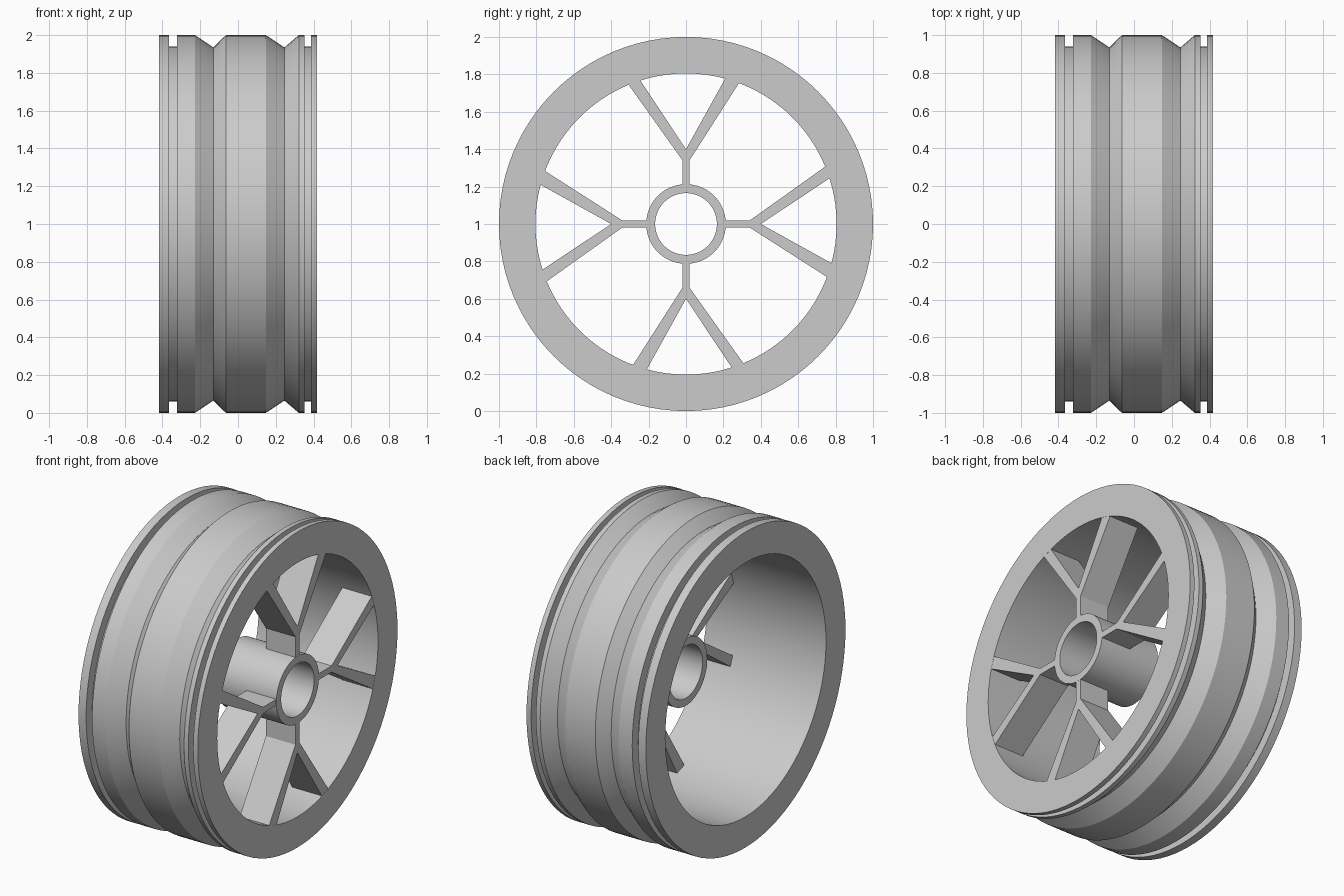
import bpy
import bmesh
from math import pi, radians
from mathutils import Matrix, Vector

cube = bpy.data.objects.get("Cube")
if cube:
    bpy.data.objects.remove(cube, do_unlink=True)

SEGMENTS = 96
FACE = 0.418       # half the wheel width
AXLE_Z = 1.0       # height of the wheel centre

grey = bpy.data.materials.new("plain grey")
grey.use_nodes = True
grey_value = (0.6, 0.6, 0.6, 1)
grey.diffuse_color = grey_value
grey.node_tree.nodes["Principled BSDF"].inputs["Base Color"].default_value = grey_value


def add_object(name, bm, smooth):
    bmesh.ops.recalc_face_normals(bm, faces=bm.faces)
    mesh = bpy.data.meshes.new(name)
    bm.to_mesh(mesh)
    bm.free()
    mesh.materials.append(grey)
    obj = bpy.data.objects.new(name, mesh)
    obj.location.z = AXLE_Z
    bpy.context.collection.objects.link(obj)
    if smooth:
        bpy.ops.object.select_all(action="DESELECT")
        obj.select_set(True)
        bpy.context.view_layer.objects.active = obj
        bpy.ops.object.shade_smooth_by_angle(angle=radians(20))
    return obj


def revolve(name, profile):
    """Spin a closed (x, radius) outline around the x axis."""
    bm = bmesh.new()
    verts = [bm.verts.new((x, 0, r)) for x, r in profile]
    edges = [bm.edges.new((v, verts[i - 1])) for i, v in enumerate(verts)]
    bmesh.ops.spin(bm, geom=verts + edges, cent=(0, 0, 0), axis=(1, 0, 0),
                   angle=2 * pi, steps=SEGMENTS, use_merge=True)
    bmesh.ops.remove_doubles(bm, verts=bm.verts, dist=0.0005)
    return add_object(name, bm, True)


# Rim: square grooves near both edges, two V grooves between them
LIP, GROOVE, VEE, BORE = 1.0, 0.94, 0.935, 0.805
revolve("rim", [
    (-FACE, BORE), (-FACE, LIP),
    (-0.365, LIP), (-0.365, GROOVE), (-0.323, GROOVE), (-0.323, LIP),
    (-0.228, LIP), (-0.13, VEE), (-0.064, LIP),
    (0.147, LIP), (0.246, VEE), (0.322, LIP),
    (0.352, LIP), (0.352, GROOVE), (0.386, GROOVE), (0.386, LIP),
    (FACE, LIP), (FACE, BORE)])

# Hub: a tube reaching from the outer face to the middle of the wheel
revolve("hub", [(0, 0.165), (0, 0.213), (FACE, 0.213), (FACE, 0.165)])

# Spokes: one forked outline, extruded and repeated every quarter turn
FORK = [(-0.02, 0.2), (0.02, 0.2), (0.02, 0.342), (0.297, 0.775),
        (0.222, 0.8), (0, 0.4), (-0.266, 0.8), (-0.335, 0.784), (-0.02, 0.342)]
SPOKE_BACK = 0.21
for i, side in enumerate(("top", "back", "bottom", "front")):
    bm = bmesh.new()
    outline = bm.faces.new([bm.verts.new((SPOKE_BACK, y, z)) for y, z in FORK])
    extruded = bmesh.ops.extrude_face_region(bm, geom=[outline], use_keep_orig=True)
    moved = [g for g in extruded["geom"] if isinstance(g, bmesh.types.BMVert)]
    bmesh.ops.translate(bm, verts=moved, vec=Vector((FACE - SPOKE_BACK - 0.001, 0, 0)))
    bmesh.ops.rotate(bm, verts=bm.verts, cent=(0, 0, 0),
                     matrix=Matrix.Rotation(-i * pi / 2, 3, "X"))
    add_object(side + "_forked_spoke", bm, False)
